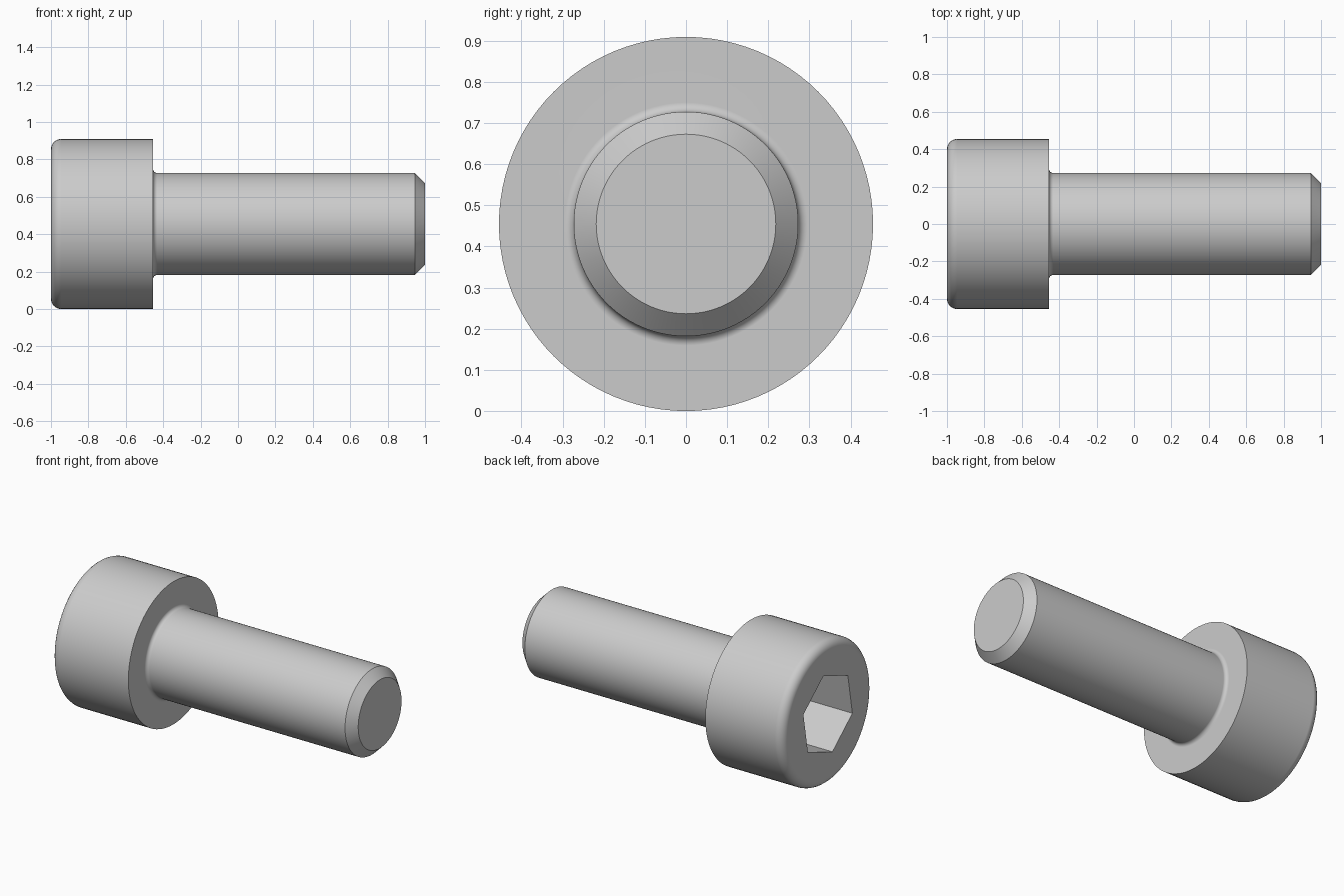
import bpy, bmesh
from math import sin, cos, pi, radians
from mathutils import Matrix, Vector

cube = bpy.data.objects.get("Cube")
if cube:
    bpy.data.objects.remove(cube, do_unlink=True)

MM = 2 / 22                      # one design millimetre in scene units
HEAD_R, SHAFT_R = 5 * MM, 3 * MM
HEAD_END = -1 + 6 * MM
ROUND, NECK, CHAMFER = 0.6 * MM, 0.25 * MM, 0.6 * MM
SOCKET_R, SOCKET_DEPTH = 0.2624, 0.30
AXIS_Z = HEAD_R
SEGMENTS = 96

steel = bpy.data.materials.new("steel grey")
steel.use_nodes = True
steel.diffuse_color = (0.6, 0.6, 0.6, 1)
steel.node_tree.nodes["Principled BSDF"].inputs["Base Color"].default_value = (0.6, 0.6, 0.6, 1)


def arc(cx, cr, radius, start, end, steps=6):
    """Points (x, radius) along a quarter round in the profile."""
    angles = [radians(start + (end - start) * i / steps) for i in range(steps + 1)]
    return [(cx + radius * cos(a), cr + radius * sin(a)) for a in angles]


def make_object(name, bm):
    bmesh.ops.remove_doubles(bm, verts=bm.verts, dist=1e-5)
    bmesh.ops.recalc_face_normals(bm, faces=bm.faces)
    mesh = bpy.data.meshes.new(name)
    bm.to_mesh(mesh)
    bm.free()
    mesh.materials.append(steel)
    obj = bpy.data.objects.new(name, mesh)
    bpy.context.collection.objects.link(obj)
    return obj


# Screw body: rounded head, filleted neck, chamfered tip
profile = arc(-1 + ROUND, HEAD_R - ROUND, ROUND, 180, 90)
profile += [(HEAD_END, HEAD_R)]
profile += arc(HEAD_END + NECK, SHAFT_R + NECK, NECK, 180, 270)
profile += [(1 - CHAMFER, SHAFT_R), (1, SHAFT_R - CHAMFER)]

bm = bmesh.new()
rings = []
for x, r in profile:
    rings.append([bm.verts.new((x, r * cos(2 * pi * i / SEGMENTS),
                                AXIS_Z + r * sin(2 * pi * i / SEGMENTS)))
                  for i in range(SEGMENTS)])
for a, b in zip(rings, rings[1:]):
    for i in range(SEGMENTS):
        j = (i + 1) % SEGMENTS
        bm.faces.new((a[i], a[j], b[j], b[i]))
bm.faces.new(rings[0])
bm.faces.new(rings[-1])
screw = make_object("socket_screw", bm)

# Hexagonal drive socket, cut into the head
bm = bmesh.new()
corners = [radians(20 + 60 * i) for i in range(6)]
hexagon = bm.faces.new([bm.verts.new((-1 - 0.1, SOCKET_R * cos(a), AXIS_Z + SOCKET_R * sin(a)))
                        for a in corners])
sides = bmesh.ops.extrude_face_region(bm, geom=[hexagon], use_keep_orig=True)
bmesh.ops.translate(bm, vec=Vector((SOCKET_DEPTH + 0.1, 0, 0)),
                    verts=[g for g in sides["geom"] if isinstance(g, bmesh.types.BMVert)])
cutter = make_object("socket_cutter", bm)
cutter.hide_render = True

bpy.ops.object.select_all(action="DESELECT")
screw.select_set(True)
bpy.context.view_layer.objects.active = screw
cut = screw.modifiers.new("socket", "BOOLEAN")
cut.operation, cut.solver, cut.object = "DIFFERENCE", "EXACT", cutter
bpy.ops.object.modifier_apply(modifier=cut.name)
bpy.data.objects.remove(cutter, do_unlink=True)

# Smooth rounds, with crisp rims and flat end faces
bpy.ops.object.shade_smooth_by_angle(angle=radians(30))
weighted = screw.modifiers.new("flat_ends", "WEIGHTED_NORMAL")
weighted.weight, weighted.keep_sharp = 100, True
